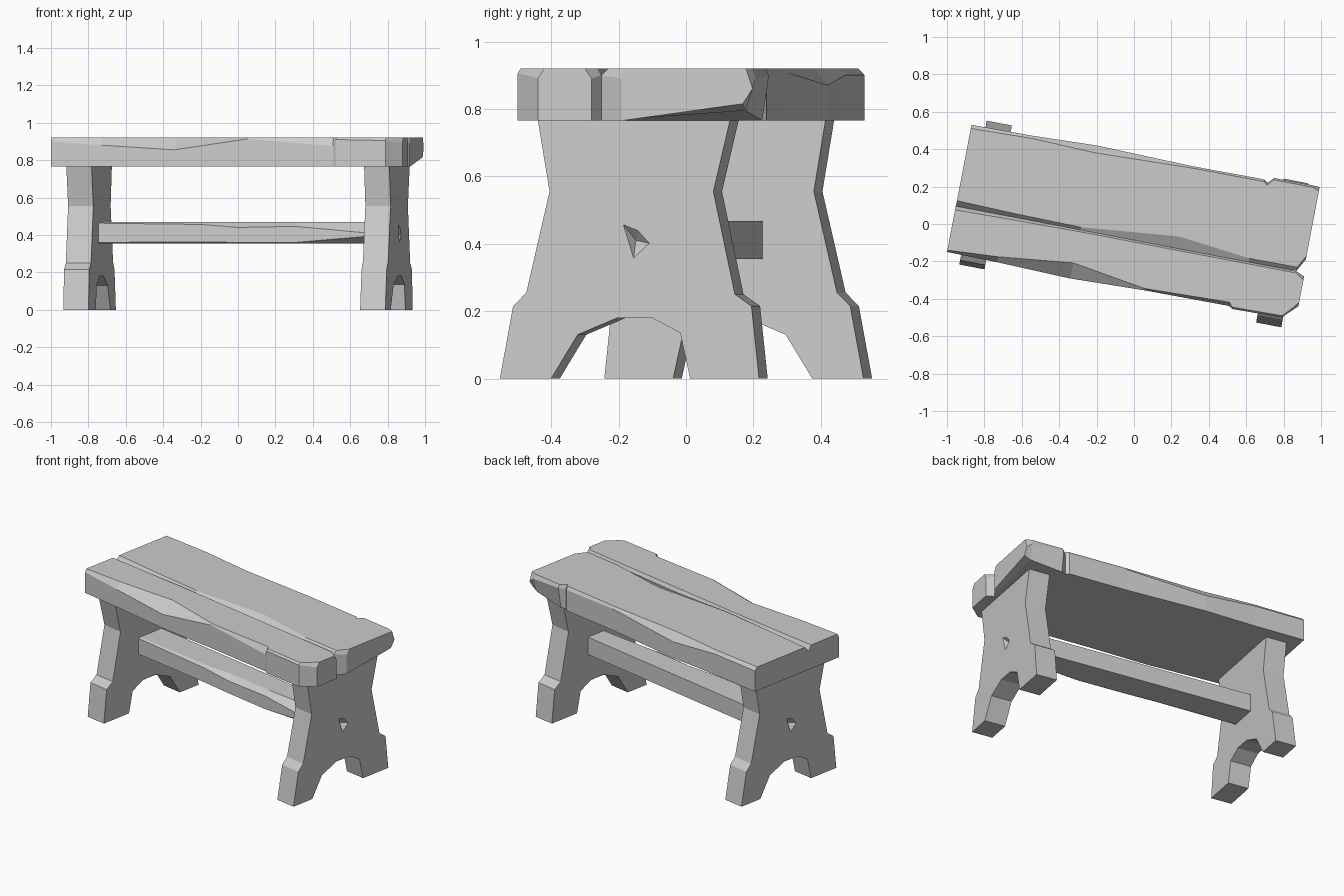
import bpy, bmesh
from math import radians, pi
from mathutils import Matrix

TURN = Matrix.Rotation(radians(-10.8), 4, 'Z')   # whole bench sits turned


def finish(name, bm, matrix=TURN):
    bmesh.ops.recalc_face_normals(bm, faces=bm.faces)
    bm.transform(matrix)
    mesh = bpy.data.meshes.new(name)
    bm.to_mesh(mesh)
    bm.free()
    ob = bpy.data.objects.new(name, mesh)
    bpy.context.collection.objects.link(ob)
    return ob


def loft(name, sections):
    """Skin a list of equal-length point rings, capping both ends."""
    bm = bmesh.new()
    rings = [[bm.verts.new(p) for p in s] for s in sections]
    n = len(rings[0])
    for a, b in zip(rings, rings[1:]):
        for i in range(n):
            j = (i + 1) % n
            bm.faces.new((a[i], a[j], b[j], b[i]))
    bm.faces.new(rings[0])
    bm.faces.new(rings[-1])
    return finish(name, bm)


ZB, ZT = 0.765, 0.92


def plank_section(x, lo, hi, clo, dlo, chi, dhi, under=0.0, lift=0.0):
    """Plank ring with a worn chamfer on each upper edge."""
    return [(x, lo, ZB), (x, hi - under, ZB + lift), (x, hi, ZT - dhi),
            (x, hi - chi, ZT), (x, lo + clo, ZT), (x, lo, ZT - dlo)]


# Seat: wide back plank and narrow front plank, split at the right end
loft("back_seat_plank", [plank_section(*s) for s in (
    (-0.953, -0.085, 0.358, 0.03, 0.035, 0.02, 0.02),
    (-0.62, -0.085, 0.362, 0.02, 0.025, 0.015, 0.02),
    (-0.275, -0.085, 0.375, 0.015, 0.015, 0.04, 0.05),
    (0.25, -0.085, 0.362, 0.065, 0.03, 0.01, 0.015),
    (0.64, -0.085, 0.365, 0.02, 0.02, 0.012, 0.02),
    (0.66, -0.085, 0.350, 0.02, 0.02, 0.012, 0.03),
    (0.69, -0.085, 0.382, 0.02, 0.02, 0.01, 0.02, 0.02, 0.0),
    (0.90, -0.083, 0.382, 0.02, 0.02, 0.01, 0.03, 0.03, 0.03),
    (0.938, -0.015, 0.380, 0.02, 0.03, 0.02, 0.06, 0.03, 0.05))])
loft("front_seat_plank", [plank_section(*s) for s in (
    (-0.954, -0.334, -0.085, 0.01, 0.02, 0.02, 0.035),
    (-0.68, -0.338, -0.085, 0.03, 0.04, 0.015, 0.025),
    (-0.28, -0.350, -0.085, 0.085, 0.065, 0.01, 0.015),
    (0.12, -0.338, -0.085, 0.01, 0.006, 0.01, 0.02),
    (0.58, -0.335, -0.085, 0.02, 0.045, 0.01, 0.02),
    (0.60, -0.348, -0.085, 0.01, 0.01, 0.01, 0.02),
    (0.869, -0.343, -0.085, 0.01, 0.015, 0.01, 0.02),
    (0.90, -0.312, -0.085, 0.01, 0.02, 0.01, 0.02),
    (0.946, -0.267, -0.105, 0.02, 0.03, 0.02, 0.03))])

# Trestle legs: one waisted, arched outline reused turned half round
OUTLINE = [(-0.28, 0.77), (-0.245, 0.56), (-0.315, 0.26), (-0.355, 0.22),
           (-0.395, 0.005), (-0.24, 0.005), (-0.16, 0.135), (-0.04, 0.185),
           (0.065, 0.185), (0.15, 0.14), (0.18, 0.005), (0.388, 0.005),
           (0.365, 0.22), (0.315, 0.255), (0.25, 0.56), (0.30, 0.77)]

for name, half_turn in (("right_leg", 0), ("left_leg", pi)):
    place = TURN @ Matrix.Rotation(half_turn, 4, 'Z')
    bm = bmesh.new()
    face = bm.faces.new([bm.verts.new((0.74, y, max(z - 0.005, 0)))
                         for y, z in OUTLINE])
    out = bmesh.ops.extrude_face_region(bm, geom=[face])["geom"]
    bmesh.ops.translate(bm, vec=(0.137, 0, 0),
                        verts=[v for v in out if isinstance(v, bmesh.types.BMVert)])
    leg = finish(name, bm, place)

    # Gouge chipped out of the outer face
    bm = bmesh.new()
    rim = [bm.verts.new((0.90, y, z)) for y, z in
           ((-0.045, 0.49), (0.008, 0.32), (0.09, 0.395), (0.03, 0.46))]
    tip = bm.verts.new((0.845, 0.01, 0.41))
    bm.faces.new(rim)
    for i in range(4):
        bm.faces.new((rim[i], rim[(i + 1) % 4], tip))
    cutter = finish("gouge_cutter", bm, place)
    cutter.hide_render = True
    mod = leg.modifiers.new("gouge", 'BOOLEAN')
    mod.operation = 'DIFFERENCE'
    mod.solver = 'EXACT'
    mod.object = cutter
    bpy.context.view_layer.objects.active = leg
    bpy.ops.object.modifier_apply(modifier=mod.name)
    bpy.data.objects.remove(cutter)

# Stretcher between the legs, hewn along its front edges
loft("stretcher", [
    [(x, -0.10 + cb, 0.355), (x, 0.09, 0.355), (x, 0.09, 0.468),
     (x, -0.10 + ct, 0.468), (x, -0.10, 0.468 - dt), (x, -0.10, 0.355 + db)]
    for x, cb, db, ct, dt in (
        (-0.75, 0.01, 0.005, 0.01, 0.005),
        (-0.18, 0.02, 0.008, 0.02, 0.012),
        (0.02, 0.01, 0.005, 0.04, 0.028),
        (0.33, 0.01, 0.005, 0.04, 0.022),
        (0.75, 0.06, 0.04, 0.06, 0.06))])
